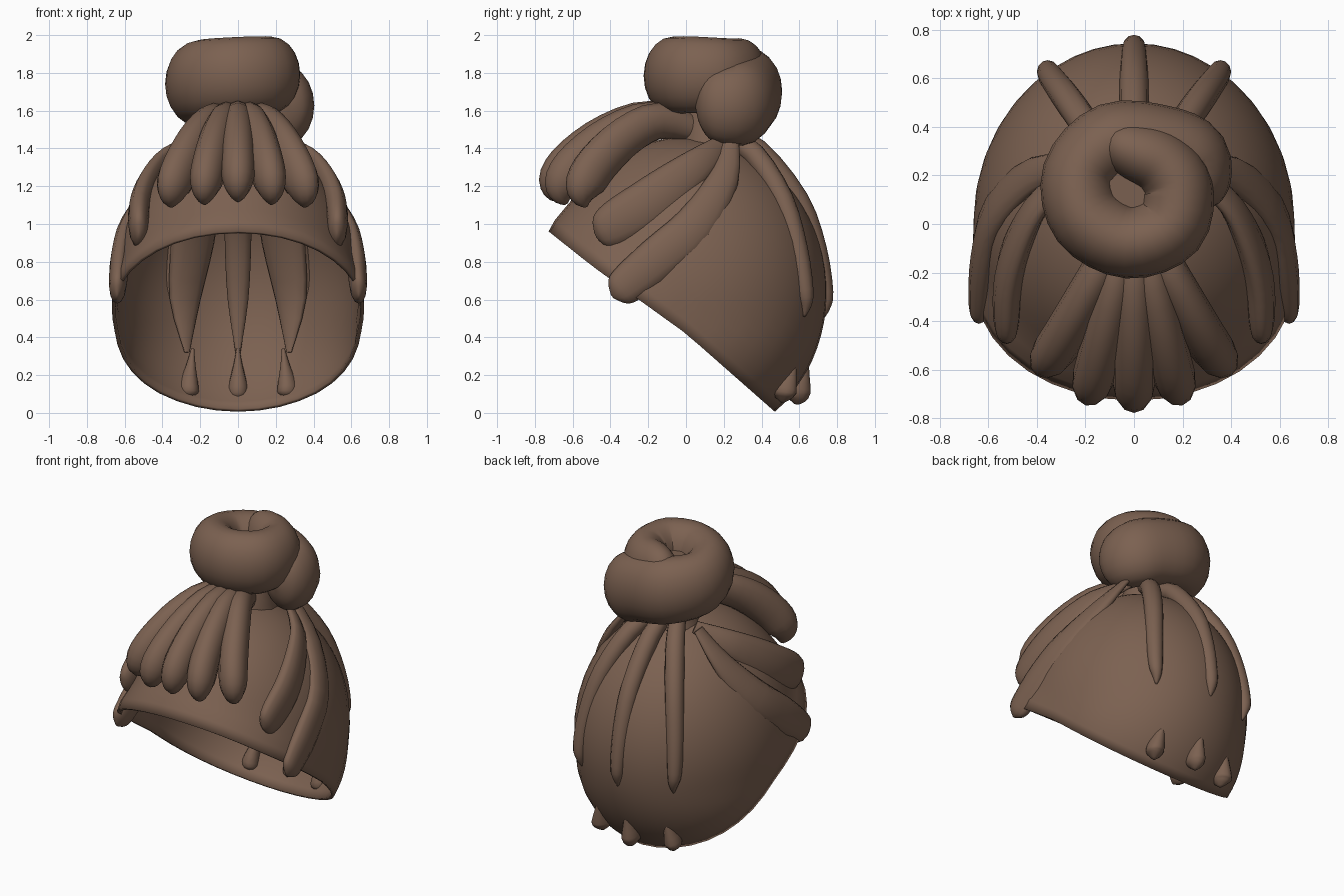
import bpy, bmesh, math
from mathutils import Vector

if "Cube" in bpy.data.objects:
    bpy.data.objects.remove(bpy.data.objects["Cube"])

hair = bpy.data.materials.new("warm_brown")
hair.use_nodes = True
brown = (0.2, 0.12, 0.082, 1)
hair.diffuse_color = brown
hair.node_tree.nodes["Principled BSDF"].inputs["Base Color"].default_value = brown
hair.node_tree.nodes["Principled BSDF"].inputs["Roughness"].default_value = 0.8

CENTRE = Vector((0, 0, 0.64))
SIZE = Vector((0.662, 0.745, 0.82))
X_AXIS = Vector((1, 0, 0))
Z_AXIS = Vector((0, 0, 1))


def finish(name, bm, angle=50):
    bmesh.ops.recalc_face_normals(bm, faces=bm.faces)
    mesh = bpy.data.meshes.new(name)
    bm.to_mesh(mesh)
    bm.free()
    mesh.materials.append(hair)
    obj = bpy.data.objects.new(name, mesh)
    bpy.context.collection.objects.link(obj)
    bpy.ops.object.select_all(action='DESELECT')
    obj.select_set(True)
    bpy.context.view_layer.objects.active = obj
    bpy.ops.object.shade_smooth_by_angle(angle=math.radians(angle))
    return obj


def smooth_path(rows, steps):
    """Catmull-Rom interpolation of tuples."""
    rows = [Vector(r) for r in rows]
    ext = [rows[0]] + rows + [rows[-1]]
    out = []
    for a, b, c, d in zip(ext, ext[1:], ext[2:], ext[3:]):
        for i in range(steps):
            t = i / steps
            out.append(0.5 * (2 * b + (c - a) * t + (2 * a - 5 * b + 4 * c - d) * t * t
                              + (3 * b - a - 3 * c + d) * t ** 3))
    return out + [rows[-1]]


def lock(name, points, widths, depth=1.0, steps=3, sides=12, up=None, mirror=False):
    """Tapered strand swept along a path; depth is thickness relative to width."""
    path = smooth_path(points, steps)
    sizes = [max(v[0], 0.004) for v in smooth_path([(w, 0) for w in widths], steps)]
    bm = bmesh.new()
    rings = []
    for i, p in enumerate(path):
        tangent = (path[min(i + 1, len(path) - 1)] - path[max(i - 1, 0)]).normalized()
        outward = up or (p - CENTRE)
        side = tangent.cross(outward).normalized()
        normal = side.cross(tangent)
        ring = []
        for k in range(sides):
            a = math.tau * k / sides
            ring.append(bm.verts.new(p + sizes[i] * (math.cos(a) * side
                                                     + depth * math.sin(a) * normal)))
        rings.append(ring)
    for r, s in zip(rings, rings[1:]):
        for k in range(sides):
            j = (k + 1) % sides
            bm.faces.new((r[k], r[j], s[j], s[k]))
    bm.faces.new(rings[0])
    bm.faces.new(rings[-1])
    if mirror:
        for v in bm.verts:
            v.co.x *= -1
    return finish(name, bm, 70)


def pair(name, points, widths, **kw):
    lock("left_" + name, points, widths, **kw)
    lock("right_" + name, points, widths, mirror=True, **kw)


# Cap: ellipsoid with rows parallel to its sloping opening, and a flared front rim
rim_point = Vector((0, 0, 0.385))
rim_normal = Vector((0, 0.81, 1)).normalized()
unit_normal = (rim_normal * SIZE).normalized()
turn = Z_AXIS.rotation_difference(unit_normal)
bm = bmesh.new()
bmesh.ops.create_uvsphere(bm, u_segments=40, v_segments=36, radius=1)
for v in bm.verts:
    v.co = turn @ v.co
bmesh.ops.bisect_plane(bm, geom=bm.verts[:] + bm.edges[:] + bm.faces[:], dist=0.001,
                       plane_co=Vector((0, 0, (rim_point.z - CENTRE.z) / SIZE.z)),
                       plane_no=unit_normal, clear_inner=True)
for v in bm.verts:
    v.co = v.co * SIZE + CENTRE
    height = (v.co - rim_point).dot(rim_normal)
    near_rim = math.exp(-(height / 0.14) ** 2)
    front = min(max(-v.co.y / 0.7, 0), 1)
    v.co += (v.co - CENTRE).normalized() * 0.04 * front * near_rim
    v.co.x *= 1 + 0.11 * min(max((0.5 - v.co.z) / 0.4, 0), 1) + 0.13 * front * near_rim
    v.co.z += 0.035 * near_rim * (1 - min(abs(v.co.y) / 0.5, 1))
cap = finish("hair_cap", bm)
shell = cap.modifiers.new("thickness", 'SOLIDIFY')
shell.thickness = 0.02
shell.offset = -1

# Fringe: five fat locks fanning from the bun
fringe_widths = (0.05, 0.075, 0.085, 0.09, 0.085, 0.055, 0.008)
for n, (spread, reach, name) in enumerate(((0, 1, "middle"), (0.175, 0.96, "inner"),
                                           (0.35, 0.8, "outer"))):
    profile = ((0.12, 0.08, 1.5), (0.34, -0.18, 1.555), (0.6, -0.4, 1.48),
               (0.83, -0.58, 1.35), (0.97, -0.67, 1.24), (1, -0.68, 1.165),
               (1, -0.66, 1.12))
    pts = [(spread * s, y * reach, z - 0.015 * n * s) for s, y, z in profile]
    if n:
        pair(name + "_fringe_lock", pts, fringe_widths, depth=1.3)
    else:
        lock(name + "_fringe_lock", pts, fringe_widths, depth=1.3)

# Two broad locks sweeping forward on each side
pair("upper_side_lock",
     ((0.22, 0.22, 1.45), (0.38, 0.1, 1.34), (0.47, -0.06, 1.21), (0.515, -0.22, 1.09),
      (0.525, -0.37, 1.0), (0.525, -0.45, 0.955), (0.525, -0.48, 0.94)),
     (0.04, 0.085, 0.12, 0.135, 0.125, 0.09, 0.015), depth=0.45, up=X_AXIS)
pair("lower_side_lock",
     ((0.26, 0.24, 1.45), (0.42, 0.2, 1.24), (0.57, 0.05, 0.99), (0.62, -0.14, 0.82),
      (0.635, -0.3, 0.69), (0.64, -0.36, 0.64), (0.64, -0.39, 0.615)),
     (0.04, 0.08, 0.115, 0.12, 0.105, 0.08, 0.012), depth=0.45, up=X_AXIS)

# Thin locks down the back
back_widths = (0.05, 0.06, 0.06, 0.055, 0.045, 0.03, 0.006)
lock("middle_back_lock",
     ((0, 0.2, 1.48), (0, 0.38, 1.39), (0, 0.59, 1.13), (0, 0.69, 0.87),
      (0, 0.735, 0.64), (0, 0.735, 0.56), (0, 0.725, 0.5)), back_widths)
pair("back_lock",
     ((0.08, 0.2, 1.48), (0.17, 0.36, 1.37), (0.27, 0.51, 1.13), (0.33, 0.59, 0.87),
      (0.355, 0.63, 0.65), (0.35, 0.635, 0.57), (0.345, 0.625, 0.51)), back_widths)

# Tapering locks lying inside the back wall
lock("middle_inner_lock", ((0, 0.53, 1.1), (0, 0.62, 0.9), (0, 0.67, 0.6), (0, 0.64, 0.3)),
     (0.07, 0.07, 0.055, 0.01), depth=0.6)
pair("inner_lock", ((0.22, 0.48, 1.1), (0.24, 0.56, 0.9), (0.28, 0.61, 0.6),
                    (0.27, 0.57, 0.32)),
     (0.13, 0.125, 0.09, 0.015), depth=0.4)

# Small drop-shaped tips at the nape
drop = (0.008, 0.025, 0.055, 0.045, 0.008)
lock("middle_nape_tip", ((0, 0.64, 0.34), (0, 0.62, 0.25), (0, 0.59, 0.13),
                         (0, 0.59, 0.08), (0, 0.585, 0.045)), drop, depth=1.3)
pair("nape_tip", ((0.24, 0.57, 0.34), (0.25, 0.555, 0.25), (0.265, 0.52, 0.13),
                  (0.265, 0.515, 0.09), (0.265, 0.51, 0.055)), drop, depth=1.3)

# Bun: one thick lock coiled upward into a spiral with a small hollow centre
coil = ((0.25, 0.05, 1.63), (0.25, 0.075, 1.63), (0.25, 0.14, 1.63), (0.235, 0.27, 1.63),
        (0.11, 0.33, 1.67), (-0.09, 0.34, 1.71), (-0.225, 0.2, 1.735), (-0.19, 0.02, 1.765),
        (-0.02, -0.075, 1.785), (0.15, -0.01, 1.79), (0.18, 0.15, 1.79),
        (0.11, 0.25, 1.8), (0.0, 0.3, 1.82), (-0.09, 0.33, 1.83), (-0.15, 0.34, 1.83))
lock("coiled_bun", coil, (0.01, 0.08, 0.14, 0.16, 0.16, 0.16, 0.155, 0.155, 0.15, 0.15,
                          0.145, 0.135, 0.12, 0.085, 0.008),
     depth=1.36, steps=4, sides=20, up=Z_AXIS)

# Gathered root joining cap and bun, filling the floor of the coil
lock("bun_root", ((0, 0.13, 1.4), (0, 0.13, 1.5), (-0.02, 0.15, 1.7), (-0.02, 0.15, 1.85)),
     (0.17, 0.15, 0.13, 0.12), up=Vector((0, 1, 0)))
